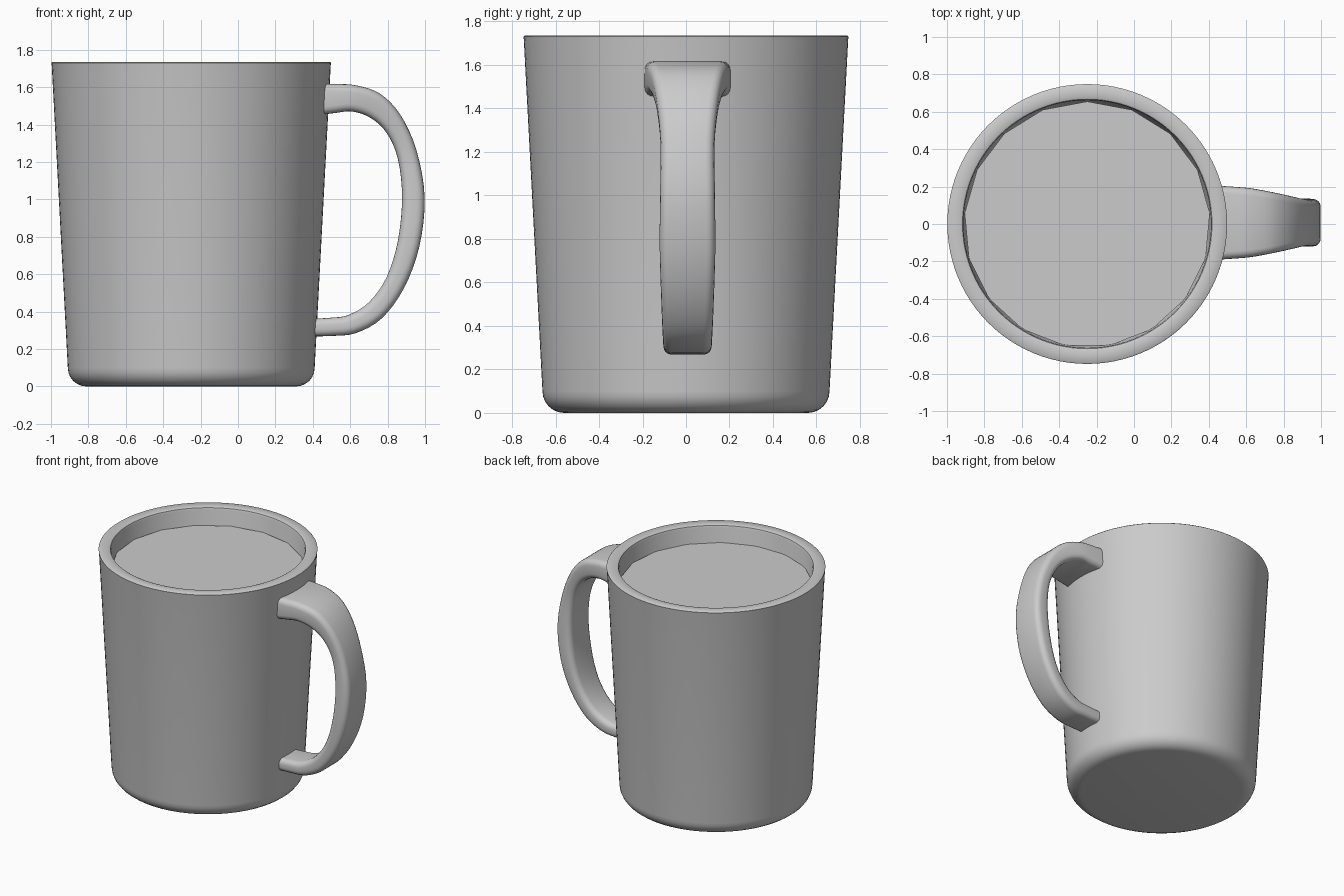
import bpy, bmesh
from math import sin, cos, pi, radians
from mathutils import Vector

if "Cube" in bpy.data.objects:
    bpy.data.objects.remove(bpy.data.objects["Cube"])

CUP_X = -0.25


def make_object(name, verts, faces, angle=None):
    mesh = bpy.data.meshes.new(name)
    mesh.from_pydata(verts, [], faces)
    bm = bmesh.new()
    bm.from_mesh(mesh)
    bmesh.ops.recalc_face_normals(bm, faces=bm.faces)
    bm.to_mesh(mesh)
    bm.free()
    obj = bpy.data.objects.new(name, mesh)
    bpy.context.collection.objects.link(obj)
    if angle:
        bpy.ops.object.select_all(action='DESELECT')
        obj.select_set(True)
        bpy.context.view_layer.objects.active = obj
        bpy.ops.object.shade_smooth_by_angle(angle=radians(angle))
    return obj


def loft(name, rings, angle):
    """Join equal-sized rings of points and cap both ends."""
    n = len(rings[0])
    verts = [p for ring in rings for p in ring]
    faces = [(i * n + j, i * n + (j + 1) % n, (i + 1) * n + (j + 1) % n, (i + 1) * n + j)
             for i in range(len(rings) - 1) for j in range(n)]
    faces += [tuple(range(n))[::-1], tuple(range(len(verts) - n, len(verts)))]
    return make_object(name, verts, faces, angle)


def circle(r, z, n, start=0.0, y=0.0):
    return [(CUP_X + r * cos(start + 2 * pi * i / n), y + r * sin(start + 2 * pi * i / n), z)
            for i in range(n)]


# Cup: rounded foot, tapered wall, rim and hollow interior
foot = [(0.56 + 0.1 * sin(a), 0.1 - 0.1 * cos(a)) for a in (i * pi / 12 for i in range(7))]
rim = [(0.746, 1.72), (0.748, 1.73), (0.742, 1.735), (0.678, 1.735), (0.667, 1.73), (0.662, 1.715)]
inside = [(0.585, 0.18), (0.57, 0.13), (0.53, 0.1)]
loft("cup", [circle(r, z, 96) for r, z in foot + rim + inside], 40)

# Drink: low-poly disc just below the rim
make_object("drink_surface", circle(0.658, 1.605, 17, pi / 2, -0.003), [tuple(range(17))])

# Handle stations: outer x, outer z, inner x, inner z, half width
stations = [
    (0.44, 1.617, 0.44, 1.452, 0.198),
    (0.52, 1.617, 0.52, 1.462, 0.193),
    (0.63, 1.610, 0.61, 1.470, 0.184),
    (0.76, 1.565, 0.71, 1.435, 0.162),
    (0.87, 1.450, 0.795, 1.355, 0.140),
    (0.955, 1.260, 0.855, 1.215, 0.124),
    (0.998, 1.010, 0.877, 1.010, 0.126),
    (0.970, 0.750, 0.855, 0.780, 0.128),
    (0.890, 0.530, 0.795, 0.585, 0.122),
    (0.770, 0.365, 0.700, 0.450, 0.116),
    (0.630, 0.285, 0.590, 0.382, 0.112),
    (0.500, 0.270, 0.490, 0.367, 0.111),
    (0.390, 0.268, 0.390, 0.362, 0.110),
]


def smooth_path(points, steps):
    """Catmull-Rom interpolation through all stations."""
    pts = [Vector(p) for p in points]
    pts = [pts[0] * 2 - pts[1]] + pts + [pts[-1] * 2 - pts[-2]]
    out = []
    for a, b, c, d in zip(pts, pts[1:], pts[2:], pts[3:]):
        for k in range(steps):
            t = k / steps
            out.append(0.5 * (2 * b + (c - a) * t + (2 * a - 5 * b + 4 * c - d) * t * t
                              + (3 * b - a - 3 * c + d) * t ** 3))
    return out + [pts[-2]]


def handle_ring(s):
    """Rounded rectangle between the outer and inner edge of the handle."""
    outer, inner, w = Vector((s[0], 0, s[1])), Vector((s[2], 0, s[3])), s[4]
    mid, half = (outer + inner) / 2, (outer - inner).length / 2
    axis = (outer - inner).normalized()
    r = min(0.04, half * 0.75)
    ring = []
    for q, (sy, sn) in enumerate(((1, 1), (-1, 1), (-1, -1), (1, -1))):
        for k in range(5):
            a = q * pi / 2 + k * pi / 8
            y = sy * (w - r) + r * cos(a)
            n = sn * (half - r) + r * sin(a)
            ring.append(mid + axis * n + Vector((0, y + 0.007, 0)))
    return ring


loft("handle", [handle_ring(s) for s in smooth_path(stations, 4)], 40)
